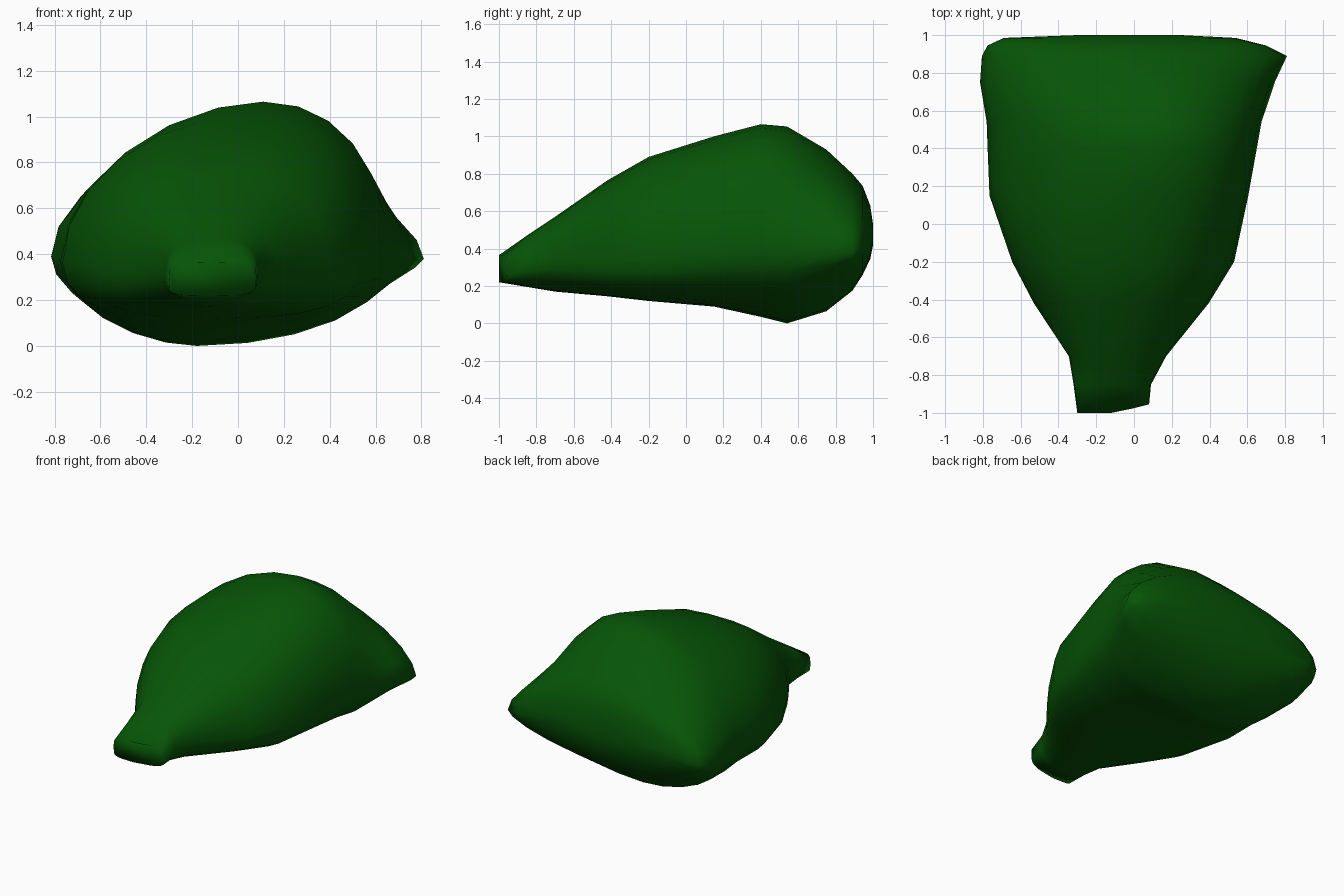
import bpy
import bmesh
import math

SIDES = 24

# Cross-sections from the front neck to the back:
# y, left x z, right x z, top x z, bottom x z, roundness left, roundness right
SECTIONS = [
    (-0.99, -0.30, 0.29, 0.08, 0.30, -0.12, 0.365, -0.14, 0.22, 5.0, 5.0),
    (-0.85, -0.32, 0.31, 0.09, 0.32, -0.11, 0.47, -0.13, 0.195, 2.6, 2.6),
    (-0.70, -0.345, 0.33, 0.17, 0.34, -0.10, 0.57, -0.12, 0.17, 2.2, 2.2),
    (-0.42, -0.53, 0.34, 0.395, 0.33, -0.08, 0.765, -0.10, 0.145, 2.2, 2.3),
    (-0.20, -0.645, 0.35, 0.53, 0.35, -0.04, 0.89, -0.10, 0.12, 2.1, 2.4),
    (0.15, -0.765, 0.36, 0.605, 0.38, 0.04, 1.00, -0.13, 0.09, 1.95, 2.3),
    (0.40, -0.775, 0.37, 0.65, 0.40, 0.11, 1.065, -0.18, 0.035, 1.8, 2.15),
    (0.54, -0.78, 0.38, 0.675, 0.38, 0.11, 1.053, -0.18, 0.0, 1.8, 2.0),
    (0.75, -0.815, 0.39, 0.745, 0.375, 0.10, 0.93, -0.18, 0.065, 1.9, 1.75),
    (0.89, -0.805, 0.40, 0.81, 0.38, 0.06, 0.80, -0.15, 0.175, 1.9, 1.65),
    (0.945, -0.775, 0.42, 0.70, 0.40, 0.04, 0.735, -0.10, 0.26, 2.0, 1.8),
    (0.985, -0.69, 0.44, 0.54, 0.44, 0.0, 0.63, -0.05, 0.345, 2.0, 2.0),
    (1.00, -0.30, 0.47, 0.25, 0.47, 0.0, 0.53, -0.05, 0.42, 2.0, 2.0),
]


def ring(bm, y, xl, zl, xr, zr, xt, zt, xb, zb, el, er):
    """Four rounded quarter arcs joining the right, top, left and bottom points."""
    # The underside is flatter and squarer in the front half
    fuller = max(0, 1 - abs(y + 0.2) / 0.55)
    quarters = [
        ((xr, zr), (xt, zt), er), ((xt, zt), (xl, zl), el),
        ((xl, zl), (xb, zb), el + 0.8 * fuller), ((xb, zb), (xr, zr), er + 0.3 * fuller),
    ]
    verts = []
    steps = SIDES // 4
    for q, (a, b, e) in enumerate(quarters):
        for i in range(steps):
            t = math.pi / 2 * i / steps
            u, v = math.cos(t) ** (2 / e), math.sin(t) ** (2 / e)
            if q % 2 == 0:      # side point to top or bottom point
                x, z = b[0] + (a[0] - b[0]) * u, a[1] + (b[1] - a[1]) * v
            else:               # top or bottom point to side point
                x, z = a[0] + (b[0] - a[0]) * v, b[1] + (a[1] - b[1]) * u
            verts.append(bm.verts.new((x, y, z)))
    return verts


# Lofted body with a squared neck and a rounded back
bm = bmesh.new()
rings = [ring(bm, *s) for s in SECTIONS]
for a, b in zip(rings, rings[1:]):
    for i in range(SIDES):
        j = (i + 1) % SIDES
        bm.faces.new((a[i], a[j], b[j], b[i]))
bm.faces.new(rings[0])
bm.faces.new(rings[-1])

# Slightly slanted mouth of the neck
for v in rings[0]:
    v.co.y = -1.0 + 0.045 * max(0, (v.co.x + 0.1) / 0.18)

bmesh.ops.recalc_face_normals(bm, faces=bm.faces)
for f in bm.faces:
    f.smooth = True
mesh = bpy.data.meshes.new("body")
bm.to_mesh(mesh)
bm.free()
body = bpy.data.objects.new("body", mesh)
bpy.context.collection.objects.link(body)

# Green surface
green = bpy.data.materials.new("green")
green.diffuse_color = (0.002, 0.09, 0.002, 1)
mesh.materials.append(green)
